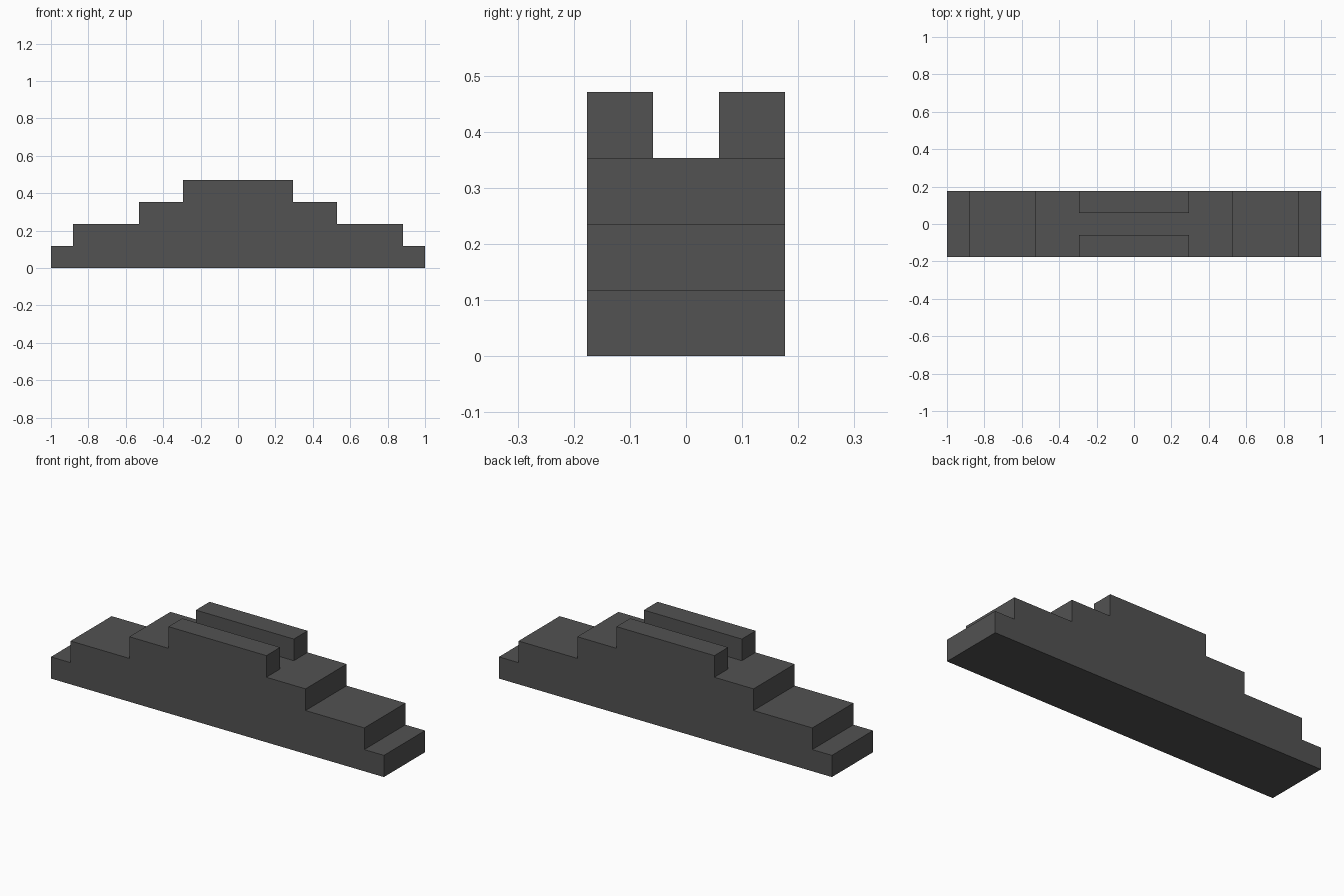
import bpy
import bmesh

if "Cube" in bpy.data.objects:
    bpy.data.objects.remove(bpy.data.objects["Cube"], do_unlink=True)

U = 2 / 17          # one step height; the base is 17 steps long
HALF_DEPTH = 1.5 * U

grey = bpy.data.materials.new("dark_grey")
grey.use_nodes = True
colour = (0.085, 0.085, 0.085, 1)
grey.diffuse_color = colour
grey.node_tree.nodes["Principled BSDF"].inputs["Base Color"].default_value = colour


def extrude_profile(name, points, y0, y1):
    """Extrude an XZ outline from y0 to y1 as a closed flat-shaded solid."""
    bm = bmesh.new()
    face = bm.faces.new([bm.verts.new((x, y0, z)) for x, z in points])
    result = bmesh.ops.extrude_face_region(bm, geom=[face])
    verts = [v for v in result["geom"] if isinstance(v, bmesh.types.BMVert)]
    bmesh.ops.translate(bm, verts=verts, vec=(0, y1 - y0, 0))
    bmesh.ops.recalc_face_normals(bm, faces=bm.faces)
    mesh = bpy.data.meshes.new(name)
    bm.to_mesh(mesh)
    bm.free()
    mesh.materials.append(grey)
    obj = bpy.data.objects.new(name, mesh)
    bpy.context.collection.objects.link(obj)
    return obj


# Stepped body: half widths of the three tiers, mirrored in x
right = []
for level, half_width in enumerate((8.5, 7.5, 4.5)):
    right += [(half_width * U, level * U), (half_width * U, (level + 1) * U)]
left = [(-x, z) for x, z in reversed(right)]
extrude_profile("stepped_body", right + left, -HALF_DEPTH, HALF_DEPTH)

# Two parapet walls on the top tier with a channel between them
wall = [(-2.5 * U, 3 * U), (2.5 * U, 3 * U), (2.5 * U, 4 * U), (-2.5 * U, 4 * U)]
for name, side in (("front_wall", -1), ("back_wall", 1)):
    extrude_profile(name, wall, side * HALF_DEPTH, side * 0.5 * U)
